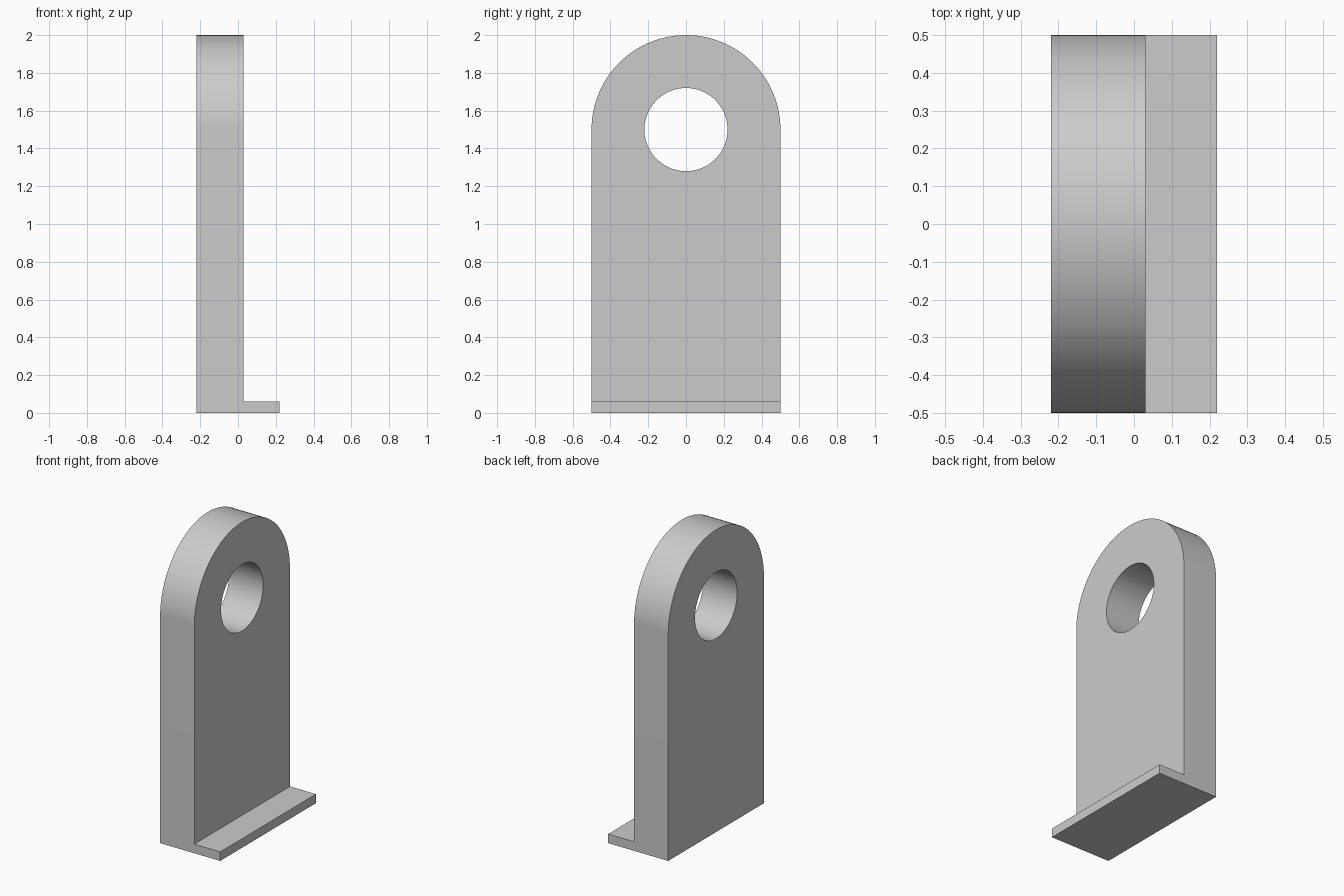
import bpy
import bmesh
from math import cos, sin, pi, radians
from mathutils import Vector

BACK_X, FACE_X, LEDGE_X = -0.22, 0.03, 0.22
HALF_WIDTH, EYE_Z, EYE_RADIUS, LEDGE_Z = 0.5, 1.5, 0.22, 0.06
SEGMENTS = 96

cube = bpy.data.objects.get("Cube")
if cube:
    bpy.data.objects.remove(cube, do_unlink=True)

bm = bmesh.new()


def arc(radius, sweep, count):
    """Points around the eye centre, on the back plane of the plate."""
    return [(BACK_X, radius * cos(sweep * i / SEGMENTS),
             EYE_Z + radius * sin(sweep * i / SEGMENTS)) for i in range(count)]


def add_loop(points):
    verts = [bm.verts.new(p) for p in points]
    return [bm.edges.new((v, verts[i - 1])) for i, v in enumerate(verts)]


def extrude(faces, distance):
    result = bmesh.ops.extrude_face_region(bm, geom=faces)["geom"]
    moved = [g for g in result if isinstance(g, bmesh.types.BMVert)]
    bmesh.ops.translate(bm, verts=moved, vec=Vector((distance, 0, 0)))


# Upright plate: arched outline with a round eye
outline = arc(HALF_WIDTH, pi, SEGMENTS + 1)
outline += [(BACK_X, -HALF_WIDTH, 0), (BACK_X, HALF_WIDTH, 0)]
edges = add_loop(outline) + add_loop(arc(EYE_RADIUS, 2 * pi, SEGMENTS))
bmesh.ops.triangle_fill(bm, use_beauty=True, edges=edges, normal=(1, 0, 0))
extrude(bm.faces[:], FACE_X - BACK_X)

# Foot ledge: the lowest strip of the plate's face, pulled outwards
bmesh.ops.bisect_plane(bm, geom=bm.verts[:] + bm.edges[:] + bm.faces[:],
                       plane_co=(0, 0, LEDGE_Z), plane_no=(0, 0, 1))
strip = [f for f in bm.faces
         if all(abs(v.co.x - FACE_X) < 1e-4 for v in f.verts)
         and f.calc_center_median().z < LEDGE_Z]
extrude(strip, LEDGE_X - FACE_X)
bmesh.ops.recalc_face_normals(bm, faces=bm.faces[:])

mesh = bpy.data.meshes.new("mounting_bracket")
bm.to_mesh(mesh)
bm.free()
bracket = bpy.data.objects.new("mounting_bracket", mesh)
bpy.context.collection.objects.link(bracket)

# Plain grey finish
grey = bpy.data.materials.new("light_grey")
grey.use_nodes = True
grey.diffuse_color = (0.6, 0.6, 0.6, 1)
grey.node_tree.nodes["Principled BSDF"].inputs["Base Color"].default_value = grey.diffuse_color
mesh.materials.append(grey)

# Smooth curves, crisp corners
bpy.ops.object.select_all(action="DESELECT")
bracket.select_set(True)
bpy.context.view_layer.objects.active = bracket
bpy.ops.object.shade_smooth_by_angle(angle=radians(30))
